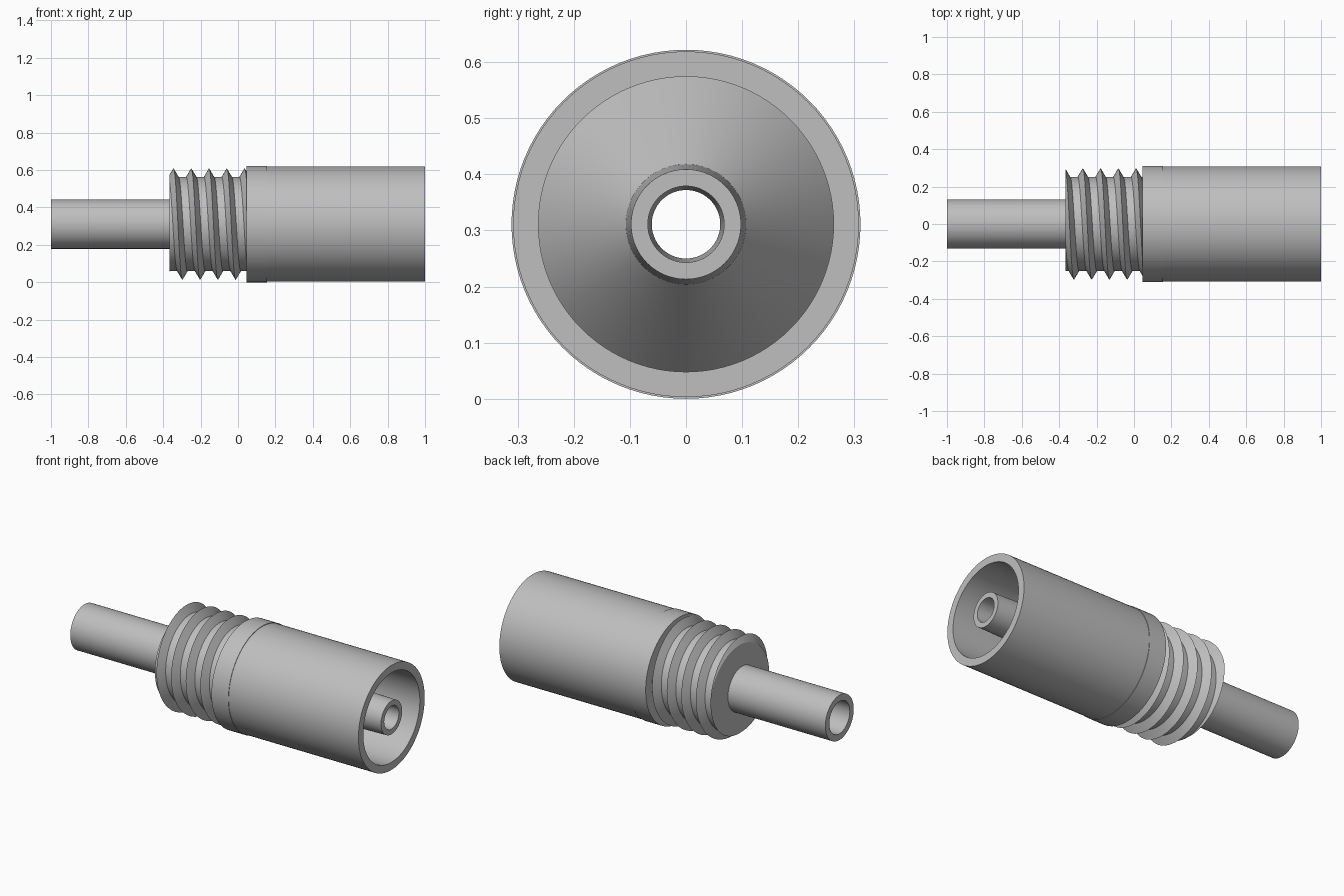
import bpy, bmesh, math

if "Cube" in bpy.data.objects:
    bpy.data.objects.remove(bpy.data.objects["Cube"], do_unlink=True)

AXIS_Z = 0.311
SIDES = 96
REAR, COLLAR = -0.365, 0.045      # ends of the threaded section
ROOT, CREST, PITCH = 0.252, 0.298, 0.095

grey = bpy.data.materials.new("plain grey")
grey.use_nodes = True
colour = (0.52, 0.52, 0.52, 1)
grey.diffuse_color = colour
grey.node_tree.nodes["Principled BSDF"].inputs["Base Color"].default_value = colour


def finish(name, bm):
    mesh = bpy.data.meshes.new(name)
    bm.to_mesh(mesh)
    bm.free()
    mesh.materials.append(grey)
    obj = bpy.data.objects.new(name, mesh)
    obj.location.z = AXIS_Z
    bpy.context.collection.objects.link(obj)
    bpy.ops.object.select_all(action='DESELECT')
    obj.select_set(True)
    bpy.context.view_layer.objects.active = obj
    bpy.ops.object.shade_smooth_by_angle(angle=math.radians(25))
    return obj


def lathe(name, profile):
    """Spin (x, radius) points about the long axis; +x runs give outward faces."""
    bm = bmesh.new()
    rings = []
    for x, r in profile:
        angles = [2 * math.pi * k / SIDES for k in range(SIDES)]
        rings.append([bm.verts.new((x, r * math.cos(a), r * math.sin(a))) for a in angles])
    for p, q in zip(rings, rings[1:]):
        for k in range(SIDES):
            n = (k + 1) % SIDES
            bm.faces.new((p[k], p[n], q[n], q[k]))
    return finish(name, bm)


# Turned parts: together they form one closed hollow body
lathe("rear_stem", [(-1, 0.095), (-1, 0.132), (REAR, 0.132)])
lathe("thread_core", [(REAR, 0.132), (REAR, ROOT), (COLLAR, ROOT)])
lathe("collar", [(COLLAR, ROOT), (COLLAR, 0.311), (0.155, 0.311), (0.155, 0.308)])
lathe("outer_sleeve", [(0.155, 0.308), (1, 0.308), (1, 0.263), (0.36, 0.263)])
lathe("socket_floor_cone", [(0.36, 0.263), (0.56, 0.107)])
lathe("nozzle", [(0.56, 0.107), (1, 0.098), (1, 0.068)])
lathe("bore", [(1, 0.068), (0.3, 0.061), (-0.36, 0.061), (-0.4, 0.095), (-1, 0.095)])

# Helical V thread, trimmed flat at the rear shoulder and run into the collar
bm = bmesh.new()
section = [(-0.029, ROOT - 0.003), (0, CREST), (0.029, ROOT - 0.003)]
steps = 72
previous = None
for i in range(-2 * steps, 5 * steps + 1):
    t = 2 * math.pi * i / steps
    x0 = -0.345 + PITCH * i / steps
    ring = [bm.verts.new((x0 + dx, -r * math.sin(t), r * math.cos(t))) for dx, r in section]
    if previous:
        for k in range(3):
            n = (k + 1) % 3
            bm.faces.new((previous[k], previous[n], ring[n], ring[k]))
    previous = ring
bmesh.ops.recalc_face_normals(bm, faces=bm.faces)
for x, direction in ((REAR, -1), (COLLAR + 0.005, 1)):
    cut = bmesh.ops.bisect_plane(
        bm, geom=bm.verts[:] + bm.edges[:] + bm.faces[:],
        plane_co=(x, 0, 0), plane_no=(direction, 0, 0), clear_outer=True)
    edges = [e for e in cut["geom_cut"] if isinstance(e, bmesh.types.BMEdge)]
    bmesh.ops.holes_fill(bm, edges=edges)
bmesh.ops.recalc_face_normals(bm, faces=bm.faces)
finish("screw_thread", bm)
